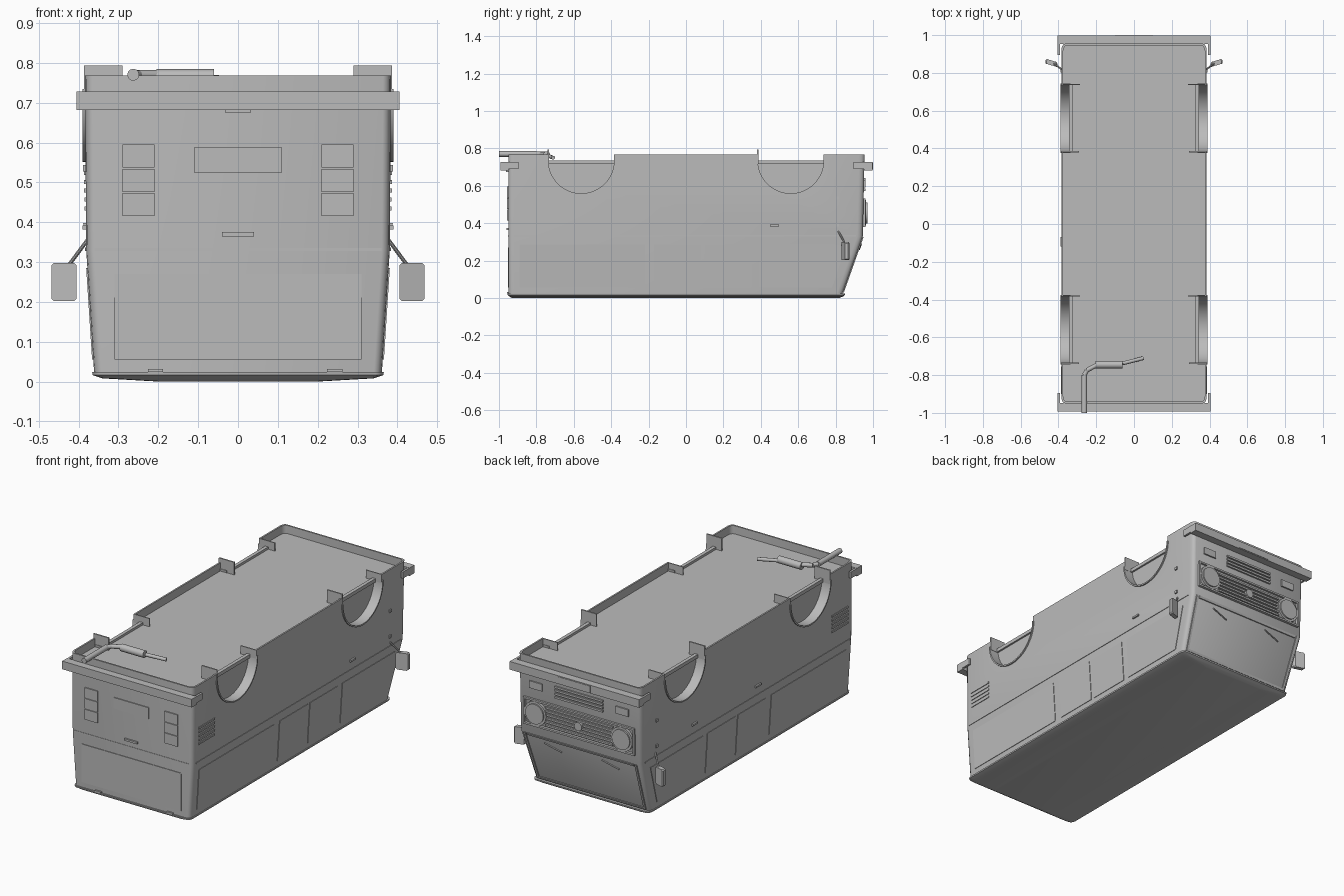
import bpy, bmesh, math
from mathutils import Vector

if "Cube" in bpy.data.objects:
    bpy.data.objects.remove(bpy.data.objects["Cube"])

grey = bpy.data.materials.new("body_grey")
grey.diffuse_color = (0.5, 0.5, 0.5, 1)
grey.use_nodes = True
grey.node_tree.nodes["Principled BSDF"].inputs["Base Color"].default_value = grey.diffuse_color


def finish(name, bm, smooth=False):
    bmesh.ops.recalc_face_normals(bm, faces=bm.faces)
    me = bpy.data.meshes.new(name)
    bm.to_mesh(me)
    bm.free()
    me.materials.append(grey)
    ob = bpy.data.objects.new(name, me)
    bpy.context.collection.objects.link(ob)
    if smooth:
        bpy.ops.object.select_all(action='DESELECT')
        ob.select_set(True)
        bpy.context.view_layer.objects.active = ob
        bpy.ops.object.shade_smooth_by_angle(angle=math.radians(35))
    return ob


def hull(name, pts):
    bm = bmesh.new()
    for p in pts:
        bm.verts.new(p)
    bmesh.ops.convex_hull(bm, input=bm.verts)
    bmesh.ops.dissolve_limit(bm, angle_limit=0.01, verts=bm.verts, edges=bm.edges)
    return finish(name, bm)


def box(name, x0, x1, y0, y1, z0, z1):
    return hull(name, [(x, y, z) for x in (x0, x1) for y in (y0, y1) for z in (z0, z1)])


def rod(name, a, b, r, n=12):
    a, b = Vector(a), Vector(b)
    bm = bmesh.new()
    bmesh.ops.create_cone(bm, cap_ends=True, segments=n, radius1=r, radius2=r, depth=(b - a).length)
    rot = (b - a).to_track_quat('Z', 'Y')
    for v in bm.verts:
        v.co = rot @ v.co + (a + b) / 2
    return finish(name, bm, True)


def loft(name, rings):
    bm = bmesh.new()
    vs = [[bm.verts.new(p) for p in r] for r in rings]
    for a, b in zip(vs, vs[1:]):
        for i in range(len(a)):
            j = (i + 1) % len(a)
            bm.faces.new((a[i], a[j], b[j], b[i]))
    bm.faces.new(vs[0])
    bm.faces.new(vs[-1])
    return finish(name, bm, True)


def ring(hw, y0, y1, z, cx=0.02, cy=0.03):
    # rectangle with rounded corners, counter-clockwise
    pts = []
    for sx, sy, flip in ((1, -1, 0), (1, 1, 1), (-1, 1, 0), (-1, -1, 1)):
        arc = []
        for k in range(4):
            t = k / 3 * math.pi / 2
            y = y1 - cy + cy * math.sin(t) if sy > 0 else y0 + cy - cy * math.sin(t)
            arc.append((sx * (hw - cx + cx * math.cos(t)), y, z))
        pts += arc if flip else arc[::-1]
    return pts


def lerp_z(lo, mid, hi, z):
    if z < 0.33:
        return lo + (mid - lo) * (z - 0.02) / 0.31
    return mid + (hi - mid) * (z - 0.33) / 0.44


def half_w(z):
    return lerp_z(0.361, 0.381, 0.384, z)


def front_y(z):
    return lerp_z(0.835, 0.945, 0.955, z)


# Body shell with recessed underfloor
body = loft("body_shell", [
    ring(half_w(0.02), -0.948, front_y(0.02), 0.02),
    ring(half_w(0.33), -0.95, front_y(0.33), 0.33),
    ring(half_w(0.77), -0.95, front_y(0.77), 0.768),
    ring(0.375, -0.941, 0.946, 0.768),
    ring(0.375, -0.941, 0.946, 0.722)])

# Roof skin and gutter
loft("roof", [
    ring(0.20, -0.93, 0.82, 0.0),
    ring(0.34, -0.945, 0.84, 0.008, 0.03, 0.03),
    ring(0.365, -0.953, 0.85, 0.016),
    ring(0.366, -0.954, 0.851, 0.024)])

R, ZC = 0.181, 0.735
for s in (-1, 1):
    for yc, tag in ((-0.56, "rear"), (0.56, "front")):
        # Wheel arch cut
        prof = [(yc + R * math.cos(t), ZC + R * math.sin(t))
                for t in [math.pi + math.pi * k / 24 for k in range(25)]]
        cut = hull("arch_cutter", [(s * x, y, z) for x in (0.335, 0.5)
                                   for y, z in prof + [(yc - R, 0.9), (yc + R, 0.9)]])
        cut.hide_render = True
        cut.hide_viewport = True
        m = body.modifiers.new("arch", 'BOOLEAN')
        m.operation = 'DIFFERENCE'
        m.solver = 'EXACT'
        m.object = cut
        # Arch liner with slight flare
        bm = bmesh.new()
        rows = []
        for k in range(25):
            t = math.pi + math.pi * k / 24
            rows.append([bm.verts.new((s * x, yc + r * math.cos(t), ZC + r * math.sin(t)))
                         for x, r in ((0.335, 0.176), (0.39, 0.176), (0.39, 0.184), (0.335, 0.184))])
        for a, b in zip(rows, rows[1:]):
            for i in range(4):
                j = (i + 1) % 4
                bm.faces.new((a[i], a[j], b[j], b[i]))
        bm.faces.new(rows[0])
        bm.faces.new(rows[-1])
        finish(tag + "_arch_liner", bm, True)
        # Floor lip, mud flap and closing plate
        box(tag + "_arch_lip", s * 0.325, s * 0.345, yc - R, yc + R, 0.715, 0.735)
        box(tag + "_mud_flap", s * 0.29, s * 0.386, yc - R, yc - R + 0.008, 0.715, 0.793)
        box(tag + "_closing_plate", s * 0.285, s * 0.384, yc + R - 0.006, yc + R, 0.715, 0.768)

# Bumpers with wrapped ends
for e, y0, y1, tag in ((-1, -0.992, -0.948, "rear"), (1, 0.953, 0.997, "front")):
    box(tag + "_bumper", -0.405, 0.405, y0, y1, 0.682, 0.728)
    for s in (-1, 1):
        box(tag + "_bumper_end", s * 0.393, s * 0.405, e * 0.895, e * 0.97, 0.69, 0.727)
box("front_bumper_step", -0.10, 0.10, 0.99, 1.0, 0.686, 0.724)


def side_plate(name, s, y0, y1, z0, z1, t=0.003, slant=0.0):
    # plate that follows the side; slant moves its upper front corner
    hull(name, [(s * (half_w(z) + d), y, z) for z in (z0, z1) for d in (-0.004, t)
                for y in (y0, y1 + (slant if z == z1 else 0))])


for s in (-1, 1):
    # Side glass and belt moulding
    for y0, y1, sl in ((-0.89, -0.22, 0), (-0.17, 0.08, 0), (0.10, 0.35, 0), (0.39, 0.78, 0.08)):
        side_plate("side_window", s, y0, y1, 0.055, 0.285, 0.003, sl)
    side_plate("belt_moulding", s, -0.92, 0.91, 0.328, 0.336, 0.003)
    # Cooling louvres
    for k in range(5):
        side_plate("side_louvre", s, -0.90, -0.755, 0.43 + k * 0.022, 0.44 + k * 0.022, 0.004)
    # Door hinges and handles
    for z in (0.39, 0.535):
        side_plate("door_hinge", s, 0.802, 0.818, z - 0.008, z + 0.008, 0.007)
    side_plate("door_handle", s, 0.45, 0.497, 0.382, 0.392, 0.009)
    # Mirror and arm
    rod("mirror_arm", (s * 0.378, 0.815, 0.355), (s * 0.425, 0.85, 0.292), 0.005, 8)
    hull("mirror", [(s * x, 0.852 + (x - 0.437) * 0.3 + dy, z)
                    for dy, i in ((-0.012, 0), (0.006, 0), (0.014, 0.006))
                    for x, z in ((0.405 + i, 0.208), (0.412 + i, 0.202), (0.462 - i, 0.202), (0.468 - i, 0.208),
                                 (0.468 - i, 0.292), (0.462 - i, 0.298), (0.412 + i, 0.298), (0.405 + i, 0.292))])
    # Tail lights in three lenses
    for k in range(3):
        box("tail_light", s * 0.21, s * 0.29, -0.956, -0.945, 0.415 + k * 0.061, 0.473 + k * 0.061)
    # Headlights
    rod("headlight_ring", (s * 0.27, 0.94, 0.455), (s * 0.27, 0.963, 0.455), 0.068, 32)
    rod("headlight_lens", (s * 0.27, 0.95, 0.455), (s * 0.27, 0.97, 0.455), 0.056, 32)
    # Front indicators
    box("front_indicator", s * 0.23, s * 0.31, 0.94, 0.959, 0.59, 0.63)
    # Wipers
    x = 0.18 * s
    rod("wiper", (x - 0.05, front_y(0.26) + 0.006, 0.26), (x + 0.05, front_y(0.29) + 0.006, 0.29), 0.004, 6)
    # Windscreen pillars
    hull("screen_frame", [(s * x, front_y(z) + d, z) for z in (0.03, 0.325)
                          for d in (-0.004, 0.006) for x in (0.325 + z * 0.05, 0.338 + z * 0.05)])
side_plate("sliding_door_handle", -1, -0.12, -0.07, 0.382, 0.392, 0.009)

# Windscreen top and bottom frame
for z0, z1 in ((0.03, 0.042), (0.313, 0.325)):
    hull("screen_rail", [(x, front_y(z) + d, z) for z in (z0, z1) for d in (-0.004, 0.006)
                         for x in (-0.335, 0.335)])

# Grille frame, slats and badge disc
for z in (0.38, 0.522):
    box("grille_rail", -0.345, 0.345, 0.94, 0.961, z, z + 0.01)
for s in (-1, 1):
    box("grille_post", s * 0.337, s * 0.347, 0.94, 0.961, 0.38, 0.532)
for k in range(6):
    box("grille_slat", -0.21, 0.21, 0.94, 0.958, 0.398 + k * 0.02, 0.408 + k * 0.02)
rod("grille_disc", (0, 0.945, 0.455), (0, 0.966, 0.455), 0.024, 20)
# Upper front vent
for k in range(4):
    box("front_vent_slat", -0.15, 0.15, 0.94, 0.96, 0.573 + k * 0.019, 0.584 + k * 0.019)

# Rear glass, plate panel, handle and lamp
box("rear_window", -0.31, 0.31, -0.953, -0.945, 0.055, 0.27)
box("rear_plate_panel", -0.11, 0.11, -0.955, -0.945, 0.525, 0.587)
box("tailgate_handle", -0.04, 0.04, -0.96, -0.945, 0.364, 0.375)
box("plate_lamp", -0.032, 0.032, -0.962, -0.945, 0.674, 0.682)
box("tailgate_seam", -0.36, 0.36, -0.952, -0.945, 0.328, 0.335)
for x in (-0.207, 0.243):
    box("tailgate_hinge", x - 0.019, x + 0.019, -0.958, -0.945, 0.024, 0.032)

# Exhaust: tailpipe, elbow, silencer, inlet pipe
path = [(-0.263, -1.0, 0.77), (-0.263, -0.80, 0.77), (-0.25, -0.775, 0.77), (-0.20, -0.748, 0.77)]
for a, b, r in zip(path, path[1:], (0.015, 0.012, 0.012)):
    rod("tailpipe", a, b, r)
rod("silencer", (-0.205, -0.745, 0.764), (-0.06, -0.745, 0.764), 0.02, 16)
rod("inlet_pipe", (-0.06, -0.738, 0.76), (0.05, -0.71, 0.75), 0.01)
